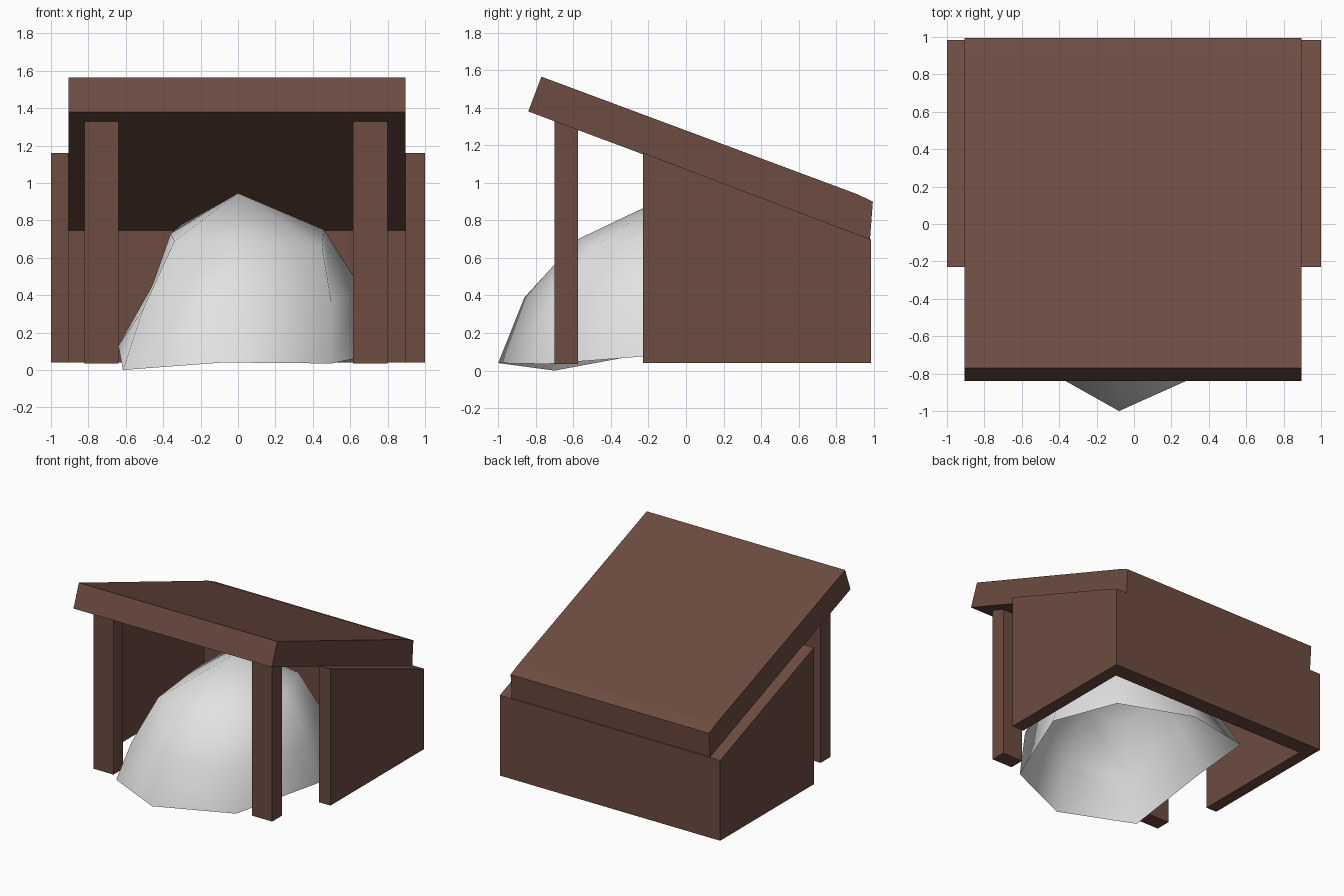
import bpy, bmesh

if "Cube" in bpy.data.objects:
    bpy.data.objects.remove(bpy.data.objects["Cube"])


def material(name, color):
    m = bpy.data.materials.new(name)
    m.diffuse_color = (*color, 1)
    m.use_nodes = True
    m.node_tree.nodes["Principled BSDF"].inputs["Base Color"].default_value = m.diffuse_color
    return m


WOOD = material("brown wood", (0.153, 0.072, 0.053))
SNOW = material("pale grey", (0.76, 0.76, 0.76))


def roof_underside(y):
    return 1.16 - 0.38 * (y + 0.23)


def make_object(name, bm, mat):
    bmesh.ops.recalc_face_normals(bm, faces=bm.faces)
    mesh = bpy.data.meshes.new(name)
    bm.to_mesh(mesh)
    bm.free()
    mesh.materials.append(mat)
    obj = bpy.data.objects.new(name, mesh)
    bpy.context.collection.objects.link(obj)
    return obj


def prism(name, lower, upper):
    """Closed solid between two matching outlines."""
    bm = bmesh.new()
    a = [bm.verts.new(p) for p in lower]
    b = [bm.verts.new(p) for p in upper]
    bm.faces.new(a)
    bm.faces.new(b)
    for i in range(len(a)):
        j = (i + 1) % len(a)
        bm.faces.new((a[i], a[j], b[j], b[i]))
    return make_object(name, bm, WOOD)


def upright(name, plan, base):
    """Plan outline raised until it meets the sloping roof."""
    return prism(name, [(x, y, base) for x, y in plan],
                 [(x, y, roof_underside(y)) for x, y in plan])


# Sloping roof slab
profile = [(-0.84, 1.38), (0.98, 0.70), (0.995, 0.90), (0.91, 0.94), (-0.77, 1.565)]
prism("roof", [(-0.905, y, z) for y, z in profile], [(0.895, y, z) for y, z in profile])

# U-shaped walls: two sides and the back
upright("walls", [(-1, -0.23), (-0.905, -0.23), (-0.905, 0.855), (0.895, 0.855),
                  (0.895, -0.23), (1, -0.23), (1, 0.985), (-1, 0.985)], 0.04)

# Front posts
for side, x0, x1 in (("left", -0.82, -0.64), ("right", 0.615, 0.80)):
    upright(side + "_post", [(x0, -0.70), (x1, -0.70), (x1, -0.575), (x0, -0.575)], 0.035)

# Irregular eight-sided mound, open underneath; rings run from rim to top
rings = [
    [(-0.08, -1.0, 0.04), (0.50, -0.74, 0.035), (0.76, -0.04, 0.09), (0.55, 0.46, 0.10),
     (-0.03, 0.68, 0.10), (-0.56, 0.58, 0.10), (-0.64, 0.0, 0.13), (-0.615, -0.70, 0.0)],
    [(-0.05, -0.86, 0.39), (0.50, -0.68, 0.36), (0.67, -0.05, 0.42), (0.50, 0.40, 0.43),
     (-0.02, 0.56, 0.43), (-0.42, 0.42, 0.43), (-0.46, -0.02, 0.45), (-0.51, -0.65, 0.32)],
    [(0.0, -0.575, 0.70), (0.45, -0.50, 0.655), (0.46, -0.03, 0.75), (0.36, 0.27, 0.77),
     (0.0, 0.35, 0.77), (-0.30, 0.25, 0.78), (-0.36, -0.02, 0.73), (-0.34, -0.55, 0.69)],
]
bm = bmesh.new()
loops = [[bm.verts.new(p) for p in ring] for ring in rings]
peak = bm.verts.new((0, -0.06, 0.945))
for i in range(8):
    j = (i + 1) % 8
    for low, high in zip(loops, loops[1:]):
        bm.faces.new((low[i], low[j], high[j], high[i]))
    bm.faces.new((loops[-1][i], loops[-1][j], peak))
for f in bm.faces:
    f.smooth = True
make_object("mound", bm, SNOW)
